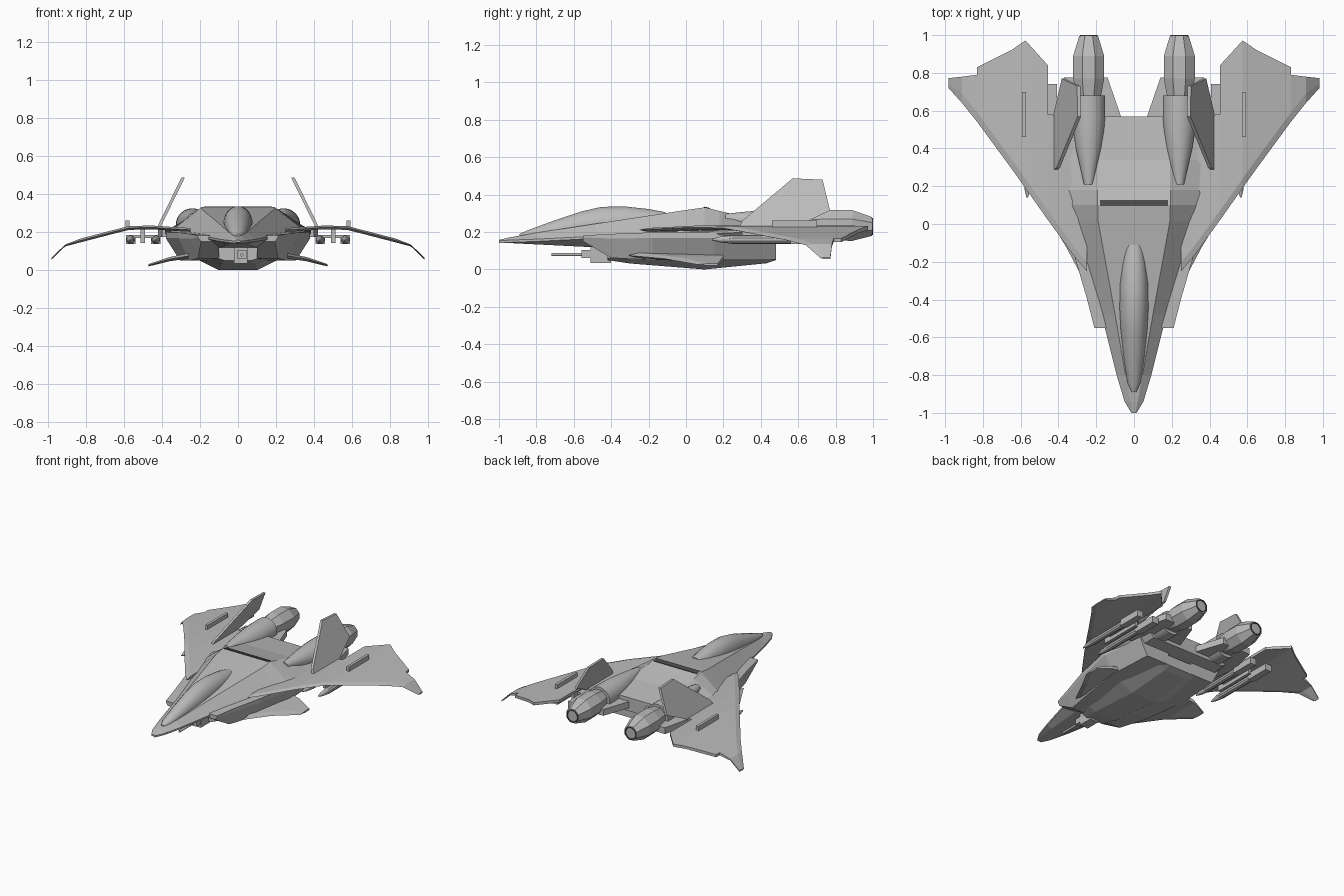
import bpy, bmesh, math

cube = bpy.data.objects.get("Cube")
if cube:
    bpy.data.objects.remove(cube, do_unlink=True)


def material(name, c):
    m = bpy.data.materials.new(name)
    m.use_nodes = True
    m.diffuse_color = (c, c, c, 1)
    bsdf = next(n for n in m.node_tree.nodes if n.type == 'BSDF_PRINCIPLED')
    bsdf.inputs["Base Color"].default_value = (c, c, c, 1)
    bsdf.inputs["Roughness"].default_value = 0.6
    return m


GREY = material("hull grey", 0.5)
DARK = material("dark grey", 0.07)


def loft(name, rings, mat=GREY, mirror=False, smooth=None):
    """Skin a list of equal-length closed rings and cap both ends."""
    bm = bmesh.new()
    vs = [[bm.verts.new(p) for p in r] for r in rings]
    n = len(vs[0])
    for a, b in zip(vs, vs[1:]):
        for i in range(n):
            j = (i + 1) % n
            bm.faces.new((a[i], a[j], b[j], b[i]))
    bm.faces.new(vs[0])
    bm.faces.new(vs[-1])
    bmesh.ops.recalc_face_normals(bm, faces=bm.faces)
    me = bpy.data.meshes.new(name)
    bm.to_mesh(me)
    bm.free()
    me.materials.append(mat)
    ob = bpy.data.objects.new(name, me)
    bpy.context.collection.objects.link(ob)
    if mirror:
        ob.modifiers.new("mirror", 'MIRROR').use_mirror_merge = False
    if smooth:
        bpy.ops.object.select_all(action='DESELECT')
        ob.select_set(True)
        bpy.context.view_layer.objects.active = ob
        bpy.ops.object.shade_smooth_by_angle(angle=math.radians(smooth))
    return ob


def symmetric(y, half):
    """Ring across the centre line from right-hand (x, z) points."""
    return [(x, y, z) for x, z in half] + [(-x, y, z) for x, z in reversed(half)]


def ngon(x, y, z, r, n, rz=None):
    k = 1 / math.cos(math.pi / n)
    rz = rz or r
    return [(x + r * k * math.cos((i + .5) * 2 * math.pi / n), y,
             z + rz * k * math.sin((i + .5) * 2 * math.pi / n)) for i in range(n)]


def box(name, x0, x1, y0, y1, z0, z1, mat=GREY, mirror=False):
    return loft(name, [[(x0, y, z0), (x1, y, z0), (x1, y, z1), (x0, y, z1)]
                       for y in (y0, y1)], mat, mirror)


# Main hull: y, ridge x/z, side edge x/z, bottom x/z
hull = [(-1.0, .008, .158, .014, .153, .008, .146),
        (-.94, .020, .172, .050, .157, .030, .141),
        (-.80, .045, .196, .092, .162, .055, .134),
        (-.48, .100, .245, .172, .178, .100, .118),
        (.015, .190, .320, .320, .200, .220, .115),
        (.10, .192, .332, .358, .203, .250, .112),
        (.18, .192, .312, .385, .205, .300, .112),
        (.34, .190, .275, .385, .212, .320, .125),
        (.57, .190, .250, .365, .212, .300, .150)]
loft("main_hull", [symmetric(y, [(a, b), (c, d), (c, d - .012), (e, f)])
                   for y, a, b, c, d, e, f in hull])

# Dark vent slot on the spine
loft("spine_vent", [[(-.18, y, z), (.18, y, z), (.18, y, z + .008), (-.18, y, z + .008)]
                    for y, z in ((.095, .328), (.128, .321))], DARK)

# Canopy: y, centre z, half width, half height
canopy = [(-.89, .180, .012, .010), (-.84, .186, .035, .026), (-.70, .205, .055, .058),
          (-.56, .225, .070, .085), (-.45, .240, .076, .095), (-.32, .255, .074, .081),
          (-.20, .268, .060, .055), (-.11, .280, .042, .026)]
loft("canopy", [ngon(0, y, z, w, 16, h) for y, z, w, h in canopy], smooth=40)

# Belly keel
keel = [(-.42, .10, .07, .050), (-.30, .15, .09, .032), (.10, .22, .10, .0),
        (.43, .17, .09, .033), (.48, .15, .09, .05)]
loft("belly_keel", [symmetric(y, [(a, .125), (a, .06), (b, z)]) for y, a, b, z in keel])

# Intake trunks either side: y, top z, outer x, mid z, bottom x, bottom z
trunk = [(-.55, .182, .210, .172, .195, .150), (-.40, .190, .248, .165, .210, .062),
         (-.18, .198, .312, .168, .258, .050), (.15, .200, .380, .168, .305, .050),
         (.48, .185, .345, .165, .285, .052)]
loft("intake_trunk", [[(.1, y, zt), (xo, y, zt), (xo, y, zm), (xb, y, zb), (.1, y, zb)]
                      for y, zt, xo, zm, xb, zb in trunk], mirror=True)

# Wings: x, front y, back y, z
wing = [(.25, -.25, .57, .212), (.31, -.18, .57, .215), (.455, .02, .58, .225),
        (.4551, .02, .84, .225), (.575, .19, .972, .222), (.65, .295, .92, .203),
        (.83, .54, .83, .156), (.8301, .54, .79, .156), (.91, .64, .78, .130),
        (.982, .72, .772, .060)]


def wing_ring(x, f, b, z):
    t = .010 if x < .9 else .005
    m = f + min(.05, (b - f) * .4)
    return [(x, f, z), (x, m, z + t), (x, b, z + t), (x, b, z - t), (x, m, z - t)]


loft("wing", [wing_ring(*w) for w in wing], mirror=True)
box("wing_top_rail", .572, .592, .46, .70, .215, .262, mirror=True)

# Rear deck plates under the engines
loft("rear_deck", [[(.07, .55, z), (.07, .572, z), (.14, .775, z), (.37, .775, z),
                    (.42, .56, z), (.40, .40, z), (.20, .40, z)] for z in (.175, .222)],
     mirror=True)

# Inward-leaning tail fins, drawn as a side profile (y, z)
fin = [(.28, .215), (.30, .26), (.57, .487), (.73, .48), (.77, .315), (.56, .215)]
loft("tail_fin", [[(.42 - (z - .22) * .49 + o, y, z) for y, z in fin] for o in (-.009, .009)],
     mirror=True)

# Ventral fins
ventral = [(.26, -.31, .20, .075, .014), (.36, -.12, .20, .058, .011), (.47, .06, .17, .026, .006)]
loft("ventral_fin", [[(x, f, z), (x, f + .06, z + t), (x, b, z + t), (x, b, z - t),
                      (x, f + .06, z - t)] for x, f, b, z, t in ventral], mirror=True)

# Engines: rounded nacelle, faceted afterburner, dark nozzle
nacelle = [(.21, .272, .025), (.30, .262, .045), (.40, .248, .068), (.50, .240, .083),
           (.58, .238, .087), (.68, .238, .087)]
loft("engine_nacelle", [ngon(.24, y, z, r, 20) for y, z, r in nacelle], mirror=True, smooth=40)
burner = [(.66, .240, .062), (.77, .237, .082), (.89, .235, .082), (.995, .230, .050)]
loft("engine_afterburner", [ngon(.24, y, z, r, 8) for y, z, r in burner], mirror=True)
loft("engine_nozzle", [ngon(.24, y, .230, r, 16) for y, r in
                       ((.965, .046), (1.0, .046), (1.0, .040), (.975, .030))],
     DARK, mirror=True)

# Underwing missiles on a shared pylon
for name, x in (("inner_missile", .432), ("outer_missile", .565)):
    body = [(.14, .004), (.18, .014), (.25, .022), (.70, .022)]
    loft(name, [ngon(x, y, .160, r, 10) for y, r in body], mirror=True, smooth=35)
    box(name + "_tail", x - .025, x + .025, .56, .74, .137, .185, mirror=True)
box("pylon", .490, .512, .30, .62, .142, .222, mirror=True)
box("pylon_crossbar", .43, .57, .36, .58, .168, .184, mirror=True)

# Chin gun
loft("gun_barrel", [ngon(.02, y, .080, .008, 10) for y in (-.72, -.50)], smooth=40)
box("gun_body", -.005, .048, -.56, -.47, .062, .103)
box("gun_mount", -.02, .05, -.51, -.40, .035, .125)
